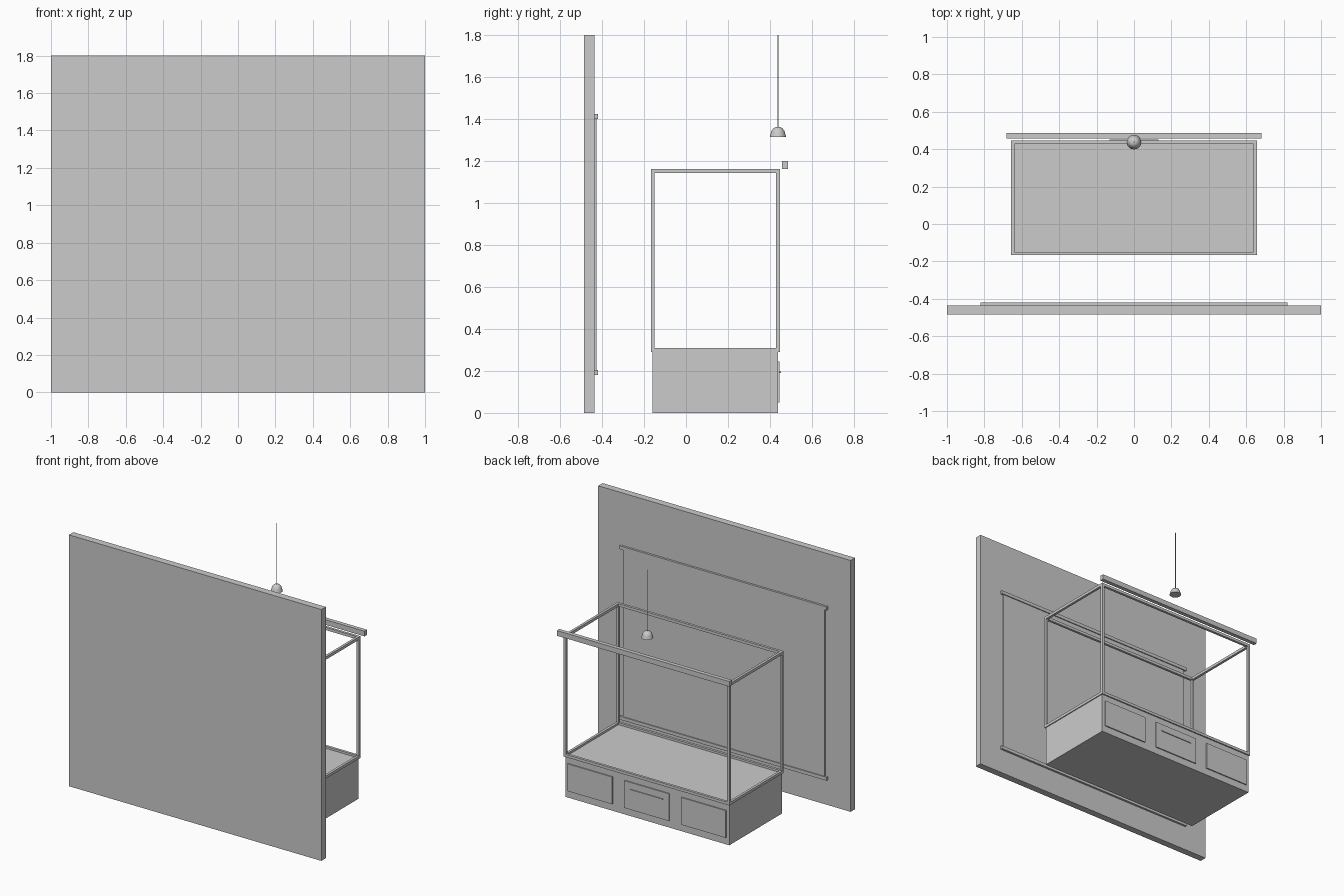
import bpy, bmesh, math

if "Cube" in bpy.data.objects:
    bpy.data.objects.remove(bpy.data.objects["Cube"])


def box(name, x0, x1, y0, y1, z0, z1):
    bm = bmesh.new()
    bmesh.ops.create_cube(bm, size=1)
    for v in bm.verts:
        v.co.x = (x0 + x1) / 2 + v.co.x * (x1 - x0)
        v.co.y = (y0 + y1) / 2 + v.co.y * (y1 - y0)
        v.co.z = (z0 + z1) / 2 + v.co.z * (z1 - z0)
    return finish(name, bm)


def finish(name, bm):
    me = bpy.data.meshes.new(name)
    bm.to_mesh(me)
    bm.free()
    ob = bpy.data.objects.new(name, me)
    bpy.context.collection.objects.link(ob)
    return ob


def lathe(name, profile, cx, cy, n=32):
    bm = bmesh.new()
    rings = [[bm.verts.new((cx + r * math.cos(2 * math.pi * i / n),
                            cy + r * math.sin(2 * math.pi * i / n), z))
              for i in range(n)] for r, z in profile]
    for a, b in zip(rings, rings[1:]):
        for i in range(n):
            bm.faces.new((a[i], a[(i + 1) % n], b[(i + 1) % n], b[i]))
    bm.faces.new(rings[0][::-1])
    bm.faces.new(rings[-1])
    ob = finish(name, bm)
    bpy.context.view_layer.objects.active = ob
    ob.select_set(True)
    bpy.ops.object.shade_smooth_by_angle(angle=math.radians(35))
    ob.select_set(False)
    return ob


# wall with a hanging panel and its two rails
box("wall", -1, 1, -0.485, -0.435, 0, 1.8)
box("wall_panel", -0.80, 0.80, -0.435, -0.427, 0.19, 1.41)
for name, z in (("lower", 0.18), ("upper", 1.40)):
    box(f"wall_panel_{name}_rail", -0.82, 0.82, -0.435, -0.42, z, z + 0.024)

# cabinet base
box("cabinet", -0.65, 0.65, -0.16, 0.438, 0, 0.295)

# open frame: corner posts, then two rings of rails
X, Y0, Y1, T = 0.657, -0.167, 0.447, 0.018
for sx, xa in (("left", -X), ("right", X - T)):
    for sy, ya in (("front", Y0), ("back", Y1 - T)):
        box(f"{sy}_{sx}_post", xa, xa + T, ya, ya + T, 0.31, 1.142)
for level, z in (("lower", 0.29), ("upper", 1.142)):
    for sy, ya in (("front", Y0), ("back", Y1 - T)):
        box(f"{level}_{sy}_rail", -X, X, ya, ya + T, z, z + 0.02)
    for sx, xa in (("left", -X), ("right", X - T)):
        box(f"{level}_{sx}_rail", xa, xa + T, Y0 + T, Y1 - T, z, z + 0.02)

# cards on the back face of the cabinet
for i, x in enumerate((-0.45, 0, 0.45)):
    box(f"card_{i + 1}", x - 0.177, x + 0.177, 0.438, 0.446, 0.05, 0.245)
box("card_strip", -0.13, 0.13, 0.446, 0.452, 0.19, 0.197)

# sign rail above the back edge
box("top_beam", -0.683, 0.683, 0.457, 0.486, 1.163, 1.2)

# hanging lamp
lathe("lamp_cord", [(0.003, 1.355), (0.003, 1.8)], 0, 0.438, 8)
lathe("lamp_shade", [(0.039, 1.314), (0.034, 1.333), (0.030, 1.345),
                     (0.022, 1.356), (0.010, 1.362)], 0, 0.438)
